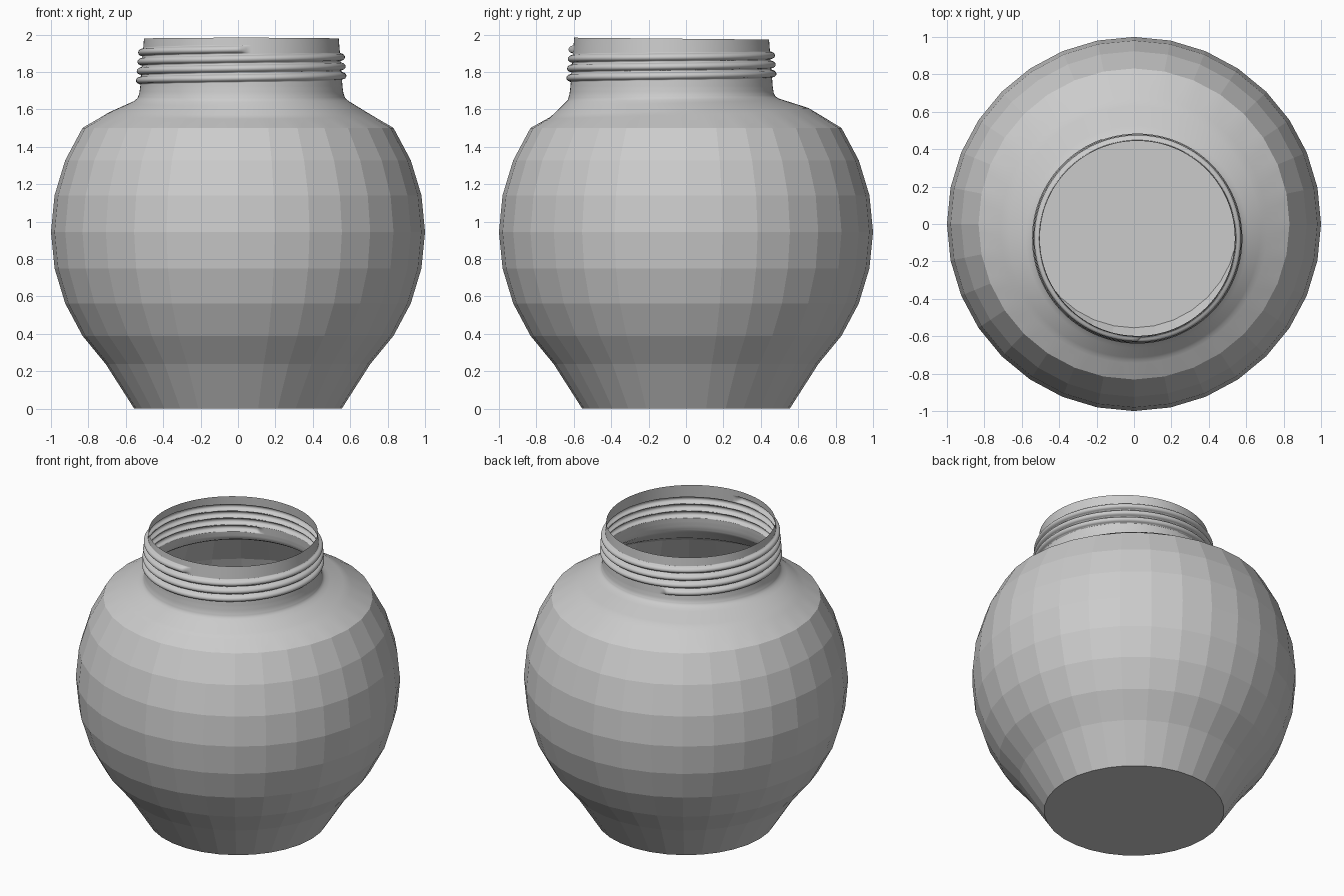
import bpy, bmesh, math

if "Cube" in bpy.data.objects:
    bpy.data.objects.remove(bpy.data.objects["Cube"])

TAU = 2 * math.pi
SIDES, COLS = 32, 128


def loft(name, rings, smooth, cap=False):
    """Skin a stack of equally sized closed rings of points."""
    bm = bmesh.new()
    rows = [[bm.verts.new(p) for p in ring] for ring in rings]
    n = len(rows[0])
    for a, b in zip(rows, rows[1:]):
        for i in range(n):
            j = (i + 1) % n
            bm.faces.new((a[i], a[j], b[j], b[i])).smooth = smooth
    if cap:
        bm.faces.new(rows[0][::-1])
    mesh = bpy.data.meshes.new(name)
    bm.to_mesh(mesh)
    bm.free()
    obj = bpy.data.objects.new(name, mesh)
    bpy.context.collection.objects.link(obj)
    return obj


# Faceted jar body: base ring, then sphere rings every 11.25 degrees
profile = [(0.555, 0.0)]
for k in range(-4, 4):
    a = math.radians(11.25 * k)
    profile.append((math.cos(a), 0.945 + math.sin(a)))
loft("jar_body",
     [[(r * math.cos(TAU * i / SIDES), r * math.sin(TAU * i / SIDES), z)
       for i in range(SIDES)] for r, z in profile], False, cap=True)

# Screw thread: helix running up counterclockwise to the front
START, TURNS, PITCH, Z0 = math.radians(108), 3.45, 0.05, 1.745


def thread(ang, z):
    bump = 0.0
    base = ((ang - START) % TAU) / TAU
    for k in range(4):
        t = base + k
        if t <= TURNS:
            d = (z - Z0 - PITCH * t) / 0.02
            bump = max(bump, 0.025 * math.sqrt(max(0.0, 1 - d * d)))
    return bump


# Off-centre shoulder and neck: centre x, centre y, radius, height, tilt, steps
CX, CY = 0.018, -0.077
keys = [(0, 0, profile[-1][0], profile[-1][1], 0, 1),
        (0.0, -0.035, 0.69, 1.583, 0.024, 6),
        (CX, CY, 0.575, 1.643, 0.014, 6),
        (CX, CY, 0.555, 1.660, 0.010, 2),
        (CX, CY, 0.546, 1.685, 0.004, 3),
        (CX, CY, 0.541, 1.720, 0, 3),
        (CX, CY, 0.521, 1.978, -0.005, 84)]
rows = [keys[0][:5] + (1.0,)]
for n, (a, b) in enumerate(zip(keys, keys[1:])):
    for s in range(1, b[5] + 1):
        t = s / b[5]
        poly = 1 - t if n == 0 else 0.0
        rows.append(tuple(p + (q - p) * t for p, q in zip(a[:5], b[:5])) + (poly,))

rings = []
for cx, cy, r, z, tilt, poly in rows:
    ring = []
    for i in range(COLS):
        ang = TAU * i / COLS
        # the lowest ring follows the straight sides of the faceted body
        off = ang % (TAU / SIDES) - math.pi / SIDES
        flat = math.cos(math.pi / SIDES) / math.cos(off)
        rad = r * (1 + (flat - 1) * poly) + thread(ang, z)
        ring.append((cx + rad * math.cos(ang), cy + rad * math.sin(ang),
                     z + tilt * math.sin(ang)))
    rings.append(ring)
loft("threaded_neck", rings, True)
